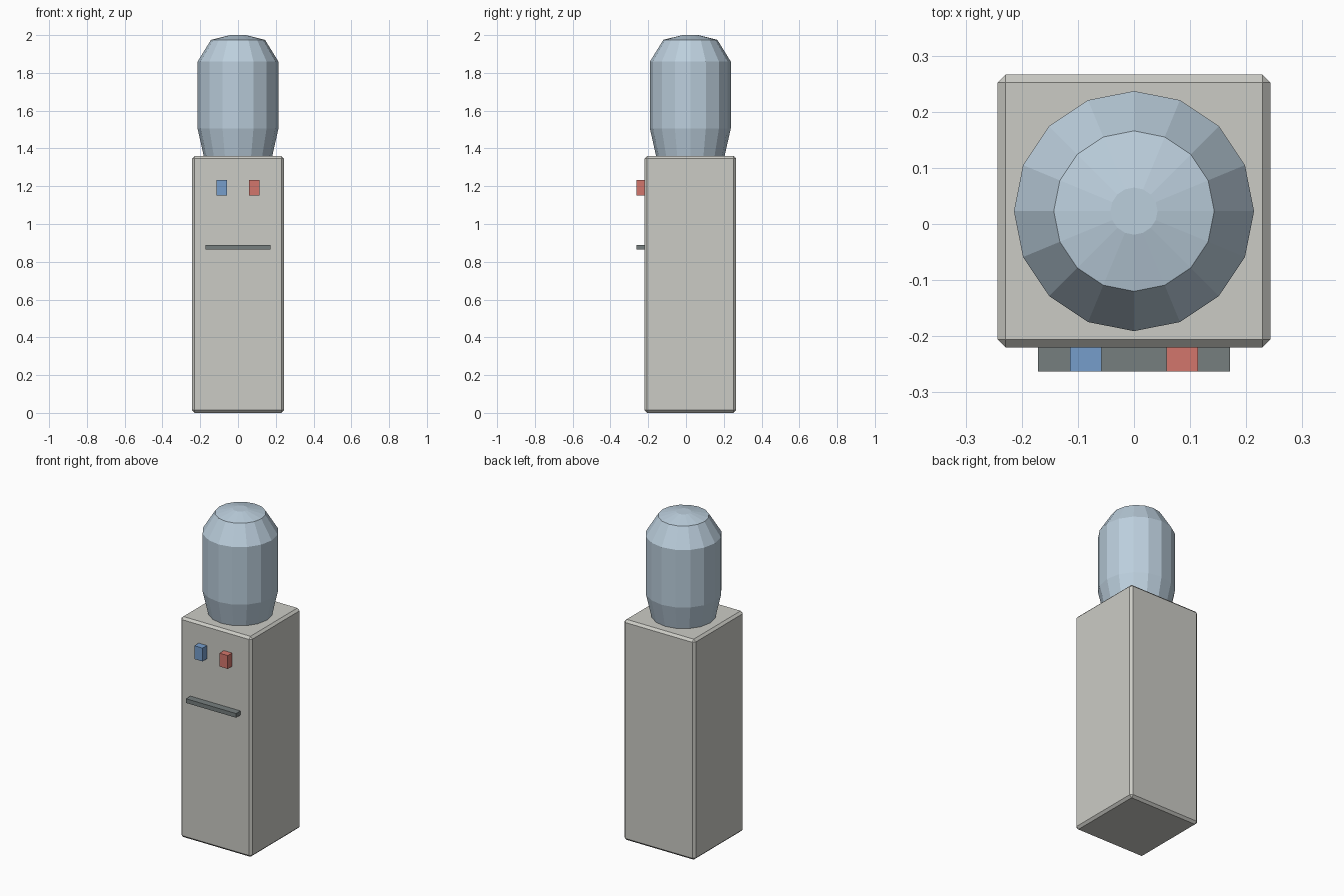
import bpy, bmesh, math

default = bpy.data.objects.get("Cube")
if default:
    bpy.data.objects.remove(default, do_unlink=True)


def material(name, rgb):
    m = bpy.data.materials.new(name)
    m.use_nodes = True
    m.diffuse_color = (*rgb, 1)
    m.node_tree.nodes["Principled BSDF"].inputs["Base Color"].default_value = (*rgb, 1)
    return m


casing = material("casing_grey", (0.60, 0.60, 0.56))
water = material("water_blue", (0.50, 0.62, 0.72))
hot = material("hot_red", (0.65, 0.18, 0.15))
cold = material("cold_blue", (0.18, 0.34, 0.60))
dark = material("tray_grey", (0.18, 0.21, 0.21))


def finish(name, bm, mat):
    bmesh.ops.recalc_face_normals(bm, faces=bm.faces)
    mesh = bpy.data.meshes.new(name)
    bm.to_mesh(mesh)
    bm.free()
    mesh.materials.append(mat)
    obj = bpy.data.objects.new(name, mesh)
    bpy.context.collection.objects.link(obj)
    return obj


def box(name, low, high, mat, chamfer=0):
    bm = bmesh.new()
    bmesh.ops.create_cube(bm, size=1)
    for v in bm.verts:
        v.co = [low[i] if v.co[i] < 0 else high[i] for i in range(3)]
    if chamfer:
        bmesh.ops.bevel(bm, geom=bm.edges[:], offset=chamfer, segments=1, affect='EDGES')
    return finish(name, bm, mat)


def lathe(name, profile, sides, centre, mat):
    bm = bmesh.new()
    rings = []
    for r, z in profile:
        angles = [math.tau * i / sides for i in range(sides)]
        rings.append([bm.verts.new((centre[0] + r * math.cos(a),
                                    centre[1] + r * math.sin(a), z)) for a in angles])
    for a, b in zip(rings, rings[1:]):
        for i in range(sides):
            j = (i + 1) % sides
            bm.faces.new((a[i], a[j], b[j], b[i]))
    bm.faces.new(rings[0])
    bm.faces.new(rings[-1])
    return finish(name, bm, mat)


# Cabinet with chamfered edges
FRONT, LIP = -0.22, -0.263
box("cabinet", (-0.243, FRONT, 0), (0.243, 0.266, 1.36), casing, chamfer=0.014)

# Faceted water bottle
lathe("water_bottle",
      [(0.178, 1.345), (0.214, 1.505), (0.214, 1.86), (0.143, 1.975), (0.042, 2.0)],
      16, (0, 0.023), water)

# Taps and drip tray on the front
for name, x, mat in (("cold_tap", -0.086, cold), ("hot_tap", 0.086, hot)):
    box(name, (x - 0.028, LIP, 1.15), (x + 0.028, FRONT + 0.01, 1.232), mat)
box("drip_tray", (-0.171, LIP, 0.864), (0.171, FRONT + 0.01, 0.89), dark)
